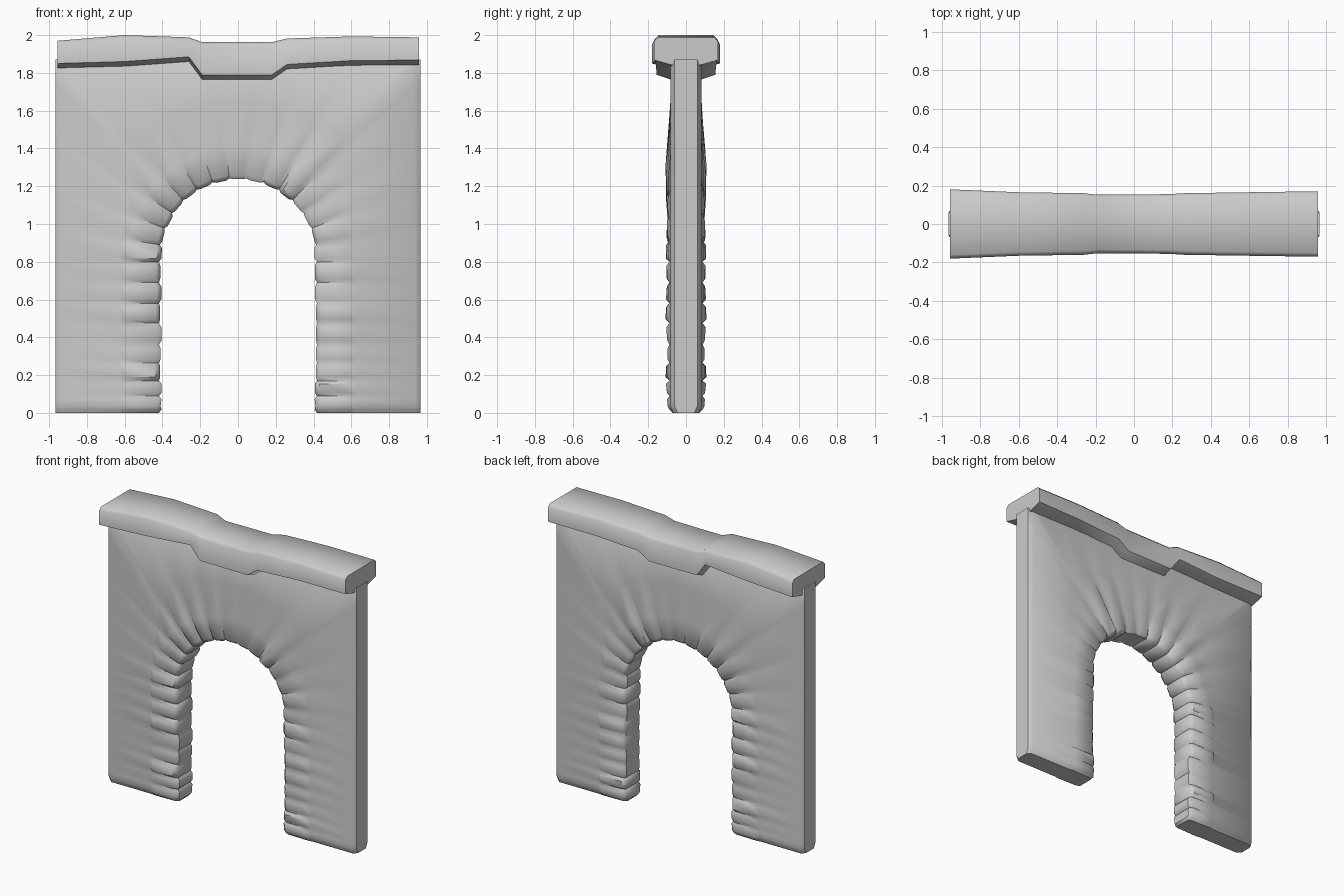
import bpy, bmesh, math, random

if "Cube" in bpy.data.objects:
    bpy.data.objects.remove(bpy.data.objects["Cube"])
random.seed(4)

HALF, TOP, SPRING, R = 0.965, 1.87, 0.83, 0.41   # wall half width, wall top, arch spring, arch radius


def loft(name, loops, angle):
    bm = bmesh.new()
    rings = [[bm.verts.new(p) for p in loop] for loop in loops]
    n = len(rings[0])
    for a, b in zip(rings, rings[1:]):
        for i in range(n):
            j = (i + 1) % n
            bm.faces.new((a[i], a[j], b[j], b[i]))
    bm.faces.new(rings[0])
    bm.faces.new(rings[-1])
    bmesh.ops.recalc_face_normals(bm, faces=bm.faces)
    me = bpy.data.meshes.new(name)
    bm.to_mesh(me)
    bm.free()
    ob = bpy.data.objects.new(name, me)
    bpy.context.collection.objects.link(ob)
    bpy.ops.object.select_all(action='DESELECT')
    ob.select_set(True)
    bpy.context.view_layer.objects.active = ob
    bpy.ops.object.shade_smooth_by_angle(angle=math.radians(angle))
    return ob


# Arch stones laid out along a path: left leg, arc, right leg
LEG = [0, 0.09, 0.17, 0.265, 0.36, 0.475, 0.58, 0.69]
ARC = 15
arc_len = math.pi * R
joints = LEG + [SPRING + arc_len * (i + 0.15) / (ARC + 0.3 - 1) * 0.985 for i in range(ARC)]
total = 2 * SPRING + arc_len
joints = LEG + [SPRING - 0.03 + (arc_len + 0.06) * i / ARC for i in range(ARC + 1)]
joints += [total - z for z in reversed(LEG)]
stations = []                                     # (path position, stone relief, reveal offset)
for a, b in zip(joints, joints[1:]):
    relief = random.uniform(0.008, 0.024)
    inset = random.uniform(-0.006, 0.004)
    stations += [(a, 0.003, 0.008), (a + 0.2 * (b - a), relief, inset),
                 (a + 0.8 * (b - a), relief * random.uniform(0.7, 1), inset)]
stations.append((total, 0.003, 0.008))
stations += [(0.035, 0.012, 0.0), (total - 0.035, 0.012, 0.0)]
stations.sort()

# Direction towards the upper wall corners, snapped to the nearest station
corner = math.atan2(TOP - SPRING, HALF)
angles = [math.pi - (s - SPRING) / R for s, _, _ in stations]
snap = {min(range(len(angles)), key=lambda i: abs(angles[i] - c)) for c in (corner, math.pi - corner)}

wall_loops = []
for k, (s, relief, off) in enumerate(stations):
    ang = angles[k]
    if s < SPRING or s > total - SPRING:          # leg section, horizontal
        sx = -1 if s < SPRING else 1
        z = min(s, total - s)
        inner, outer, mid = (sx * (R + off), z), (sx * HALF, z), (sx * 0.61, z)
        blend = 0.05
    else:                                         # arch section, radial
        c, d = math.cos(ang), math.sin(ang)
        inner = ((R + off) * c, SPRING + (R + off) * d * 0.99)
        mid = (0.6 * c, SPRING + 0.595 * d)
        k2 = min(HALF / max(abs(c), 1e-6), (TOP - SPRING) / max(d, 1e-6))
        outer = (k2 * c, SPRING + k2 * d)
        if k in snap:
            outer = (math.copysign(HALF, c), TOP)
        blend = 0.05 + 0.45 * max(0, d) ** 2
    low = min(s, total - s)
    foot = max(0, 1 - low / 0.035) * 0.016        # chamfer at the feet
    wall_y = 0.083 - foot
    stone_y = 0.085 + relief - foot

    def at(p, q, t):
        return (p[0] + (q[0] - p[0]) * t, p[1] + (q[1] - p[1]) * t)
    side = [(inner, 0.072 - foot), (at(inner, mid, 0.12), stone_y - 0.004),
            (at(inner, mid, 0.92), stone_y), (at(mid, outer, blend), wall_y),
            (at(mid, outer, 0.93), wall_y), (outer, 0.06 - foot)]
    loop = [(p[0], -y, p[1]) for p, y in side] + [(p[0], y, p[1]) for p, y in reversed(side)]
    wall_loops.append(loop)
loft("arched_wall", wall_loops, 45)

# Coping along the top with a dropped middle: x, top, bottom, half depth
COPING = [(-0.955, 1.97, 1.85, 0.18), (-0.6, 2.0, 1.86, 0.165), (-0.26, 1.988, 1.885, 0.16),
          (-0.19, 1.963, 1.79, 0.152), (0.18, 1.963, 1.79, 0.155), (0.26, 1.982, 1.845, 0.16),
          (0.6, 1.993, 1.865, 0.165), (0.957, 1.988, 1.868, 0.17)]
cap_loops = []
for x, t, b, w in COPING:
    half = [(0.08, b - 0.025), (w, b), (w, t - 0.02), (w - 0.02, t)]
    cap_loops.append([(x, -y, z) for y, z in half] + [(x, y, z) for y, z in reversed(half)])
loft("coping", cap_loops, 50)
